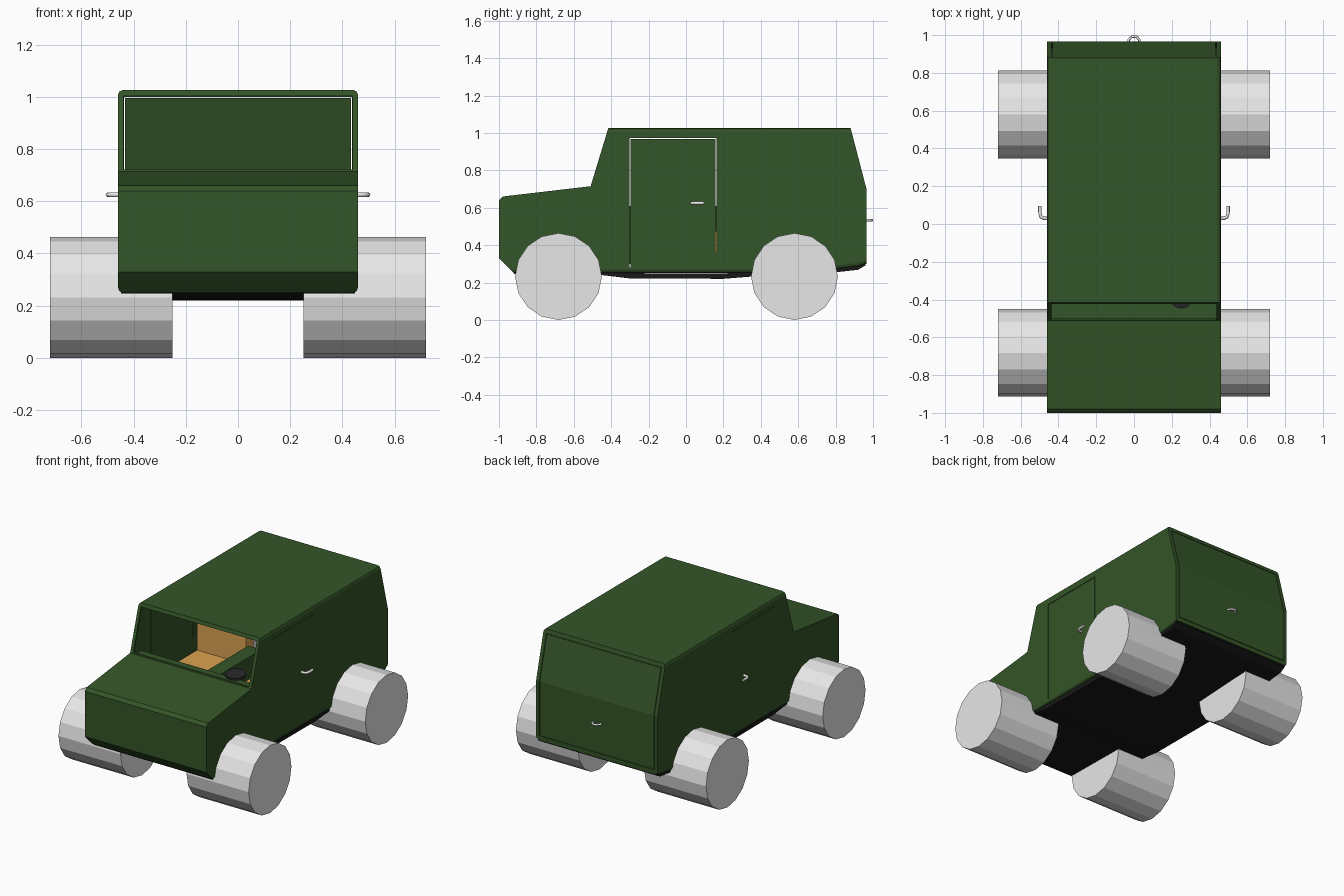
import bpy, bmesh, math
from mathutils import Vector, Matrix

cube = bpy.data.objects.get("Cube")
if cube:
    bpy.data.objects.remove(cube, do_unlink=True)


def material(name, rgb):
    m = bpy.data.materials.new(name)
    m.use_nodes = True
    m.diffuse_color = (*rgb, 1)
    m.node_tree.nodes["Principled BSDF"].inputs["Base Color"].default_value = (*rgb, 1)
    return m


GREEN = material("dark_green_paint", (0.034, 0.09, 0.021))
BLACK = material("black_underside", (0.009, 0.009, 0.009))
GREY = material("light_grey", (0.8, 0.8, 0.8))
TAN = material("tan_leather", (0.7, 0.36, 0.083))
DARK = material("dark_rubber", (0.02, 0.02, 0.02))


def finish(bm, name, mat):
    bmesh.ops.recalc_face_normals(bm, faces=bm.faces)
    me = bpy.data.meshes.new(name)
    bm.to_mesh(me)
    bm.free()
    ob = bpy.data.objects.new(name, me)
    bpy.context.collection.objects.link(ob)
    me.materials.append(mat)
    return ob


def prism(profile, half):
    """Side profile (y, z) extruded across the width."""
    bm = bmesh.new()
    face = bm.faces.new([bm.verts.new((-half, y, z)) for y, z in profile])
    ext = bmesh.ops.extrude_face_region(bm, geom=[face])
    moved = [v for v in ext["geom"] if isinstance(v, bmesh.types.BMVert)]
    bmesh.ops.translate(bm, verts=moved, vec=(2 * half, 0, 0))
    return bm


def add_box(bm, lo, hi):
    lo, hi = Vector(lo), Vector(hi)
    mat = Matrix.Translation((lo + hi) / 2) @ Matrix.Diagonal((*(hi - lo), 1))
    bmesh.ops.create_cube(bm, size=1, matrix=mat)


def box(name, lo, hi, mat):
    bm = bmesh.new()
    add_box(bm, lo, hi)
    return finish(bm, name, mat)


def cylinder(name, loc, rot, radius, depth, sides, mat):
    bm = bmesh.new()
    bmesh.ops.create_cone(bm, cap_ends=True, segments=sides, radius1=radius,
                          radius2=radius, depth=depth,
                          matrix=Matrix.Translation(loc) @ rot)
    return finish(bm, name, mat)


def bake(ob):
    dg = bpy.context.evaluated_depsgraph_get()
    me = bpy.data.meshes.new_from_object(ob.evaluated_get(dg))
    ob.modifiers.clear()
    ob.data = me


# Body shell
shell = [(-1, .33), (-1, .64), (-.98, .66), (-.51, .715), (-.415, 1.027),
         (.88, 1.027), (.965, .7), (.965, .3), (.92, .285), (.8, .27),
         (.35, .25), (-.45, .25), (-.92, .25)]
bm = prism(shell, .46)


def long_edge(e):
    a, b = e.verts
    if abs(a.co.x - b.co.x) > .1:
        return False
    return min(a.co.z, b.co.z) > 1 or max(a.co.z, b.co.z) < .305


bmesh.ops.bevel(bm, geom=[e for e in bm.edges if long_edge(e)], offset=.02,
                segments=2, profile=.5, affect='EDGES')
body = finish(bm, "body_shell", GREEN)
solid = body.modifiers.new("thickness", 'SOLIDIFY')
solid.thickness, solid.offset = .014, -1
bake(body)

# Windscreen opening and the narrow gaps round the doors
G = .002
cuts = [((-.438, -.62, .722), (.438, -.33, 1.003)),
        ((-1, -.3 - G, .28), (1, -.3 + G, .97)),
        ((-1, .16 - G, .36), (1, .16 + G, .97)),
        ((-1, -.3, .97 - G), (1, .16, .97 + G)),
        ((-.434, .8, .998 - G), (.434, 1.1, .998 + G)),
        ((-.434, .8, .33 - G), (.434, 1.1, .33 + G))]
cuts += [((s * .434 - G, .8, .33), (s * .434 + G, 1.1, .998)) for s in (-1, 1)]
bm = bmesh.new()
for lo, hi in cuts:
    add_box(bm, lo, hi)
cutter = finish(bm, "gap_cutter", GREEN)
cutter.hide_render = True
cut = body.modifiers.new("openings", 'BOOLEAN')
cut.operation, cut.solver, cut.object, cut.use_self = 'DIFFERENCE', 'EXACT', cutter, True
bake(body)
bpy.data.objects.remove(cutter, do_unlink=True)

# Underside tray
low = [(-.92, .247), (-.45, .24), (-.3, .222), (.2, .22), (.35, .232),
       (.8, .255), (.92, .268), (.96, .292)]
tray = low + [(y, z + .028) for y, z in reversed(low)]
finish(prism(tray, .448), "underside_tray", BLACK)

# Wheels
across = Matrix.Rotation(math.pi / 2, 4, 'Y')
for end, y in (("front", -.682), ("rear", .58)):
    for side, s in (("left", 1), ("right", -1)):
        cylinder(f"{end}_{side}_wheel", (s * .485, y, .232), across, .232, .47, 16, GREY)

# Cabin
box("dashboard", (-.444, -.52, .66), (.444, -.41, .698), GREEN)
box("centre_console", (-.05, -.42, .3), (.05, .18, .61), GREEN)
for side, s in (("left", 1), ("right", -1)):
    x0, x1 = sorted((s * .07, s * .44))
    box(f"{side}_seat_cushion", (x0, -.25, .3), (x1, .2, .475), TAN)
    box(f"{side}_seat_back", (x0, .185, .3), (x1, .27, .705), TAN)

# Steering wheel
cylinder("steering_wheel", (.25, -.382, .708), Matrix.Rotation(.1, 4, 'X'),
         .065, .016, 16, DARK)


# Door handles
def handle(name, points, radius):
    cu = bpy.data.curves.new(name, 'CURVE')
    cu.dimensions = '3D'
    cu.bevel_depth, cu.bevel_resolution, cu.use_fill_caps = radius, 2, True
    sp = cu.splines.new('POLY')
    sp.points.add(len(points) - 1)
    for p, co in zip(sp.points, points):
        p.co = (*co, 1)
    cu.materials.append(GREY)
    ob = bpy.data.objects.new(name, cu)
    bpy.context.collection.objects.link(ob)


hook = [(.455, .03), (.476, .03), (.492, .037), (.498, .055), (.498, .095)]
for side, s in (("left", 1), ("right", -1)):
    handle(f"{side}_door_handle", [(s * x, y, .625) for x, y in hook], .009)
loop = [(-.03, .955), (-.028, .976), (-.015, .99), (0, .993),
        (.015, .99), (.028, .976), (.03, .955)]
handle("rear_door_handle", [(x, y, .533) for x, y in loop], .007)
